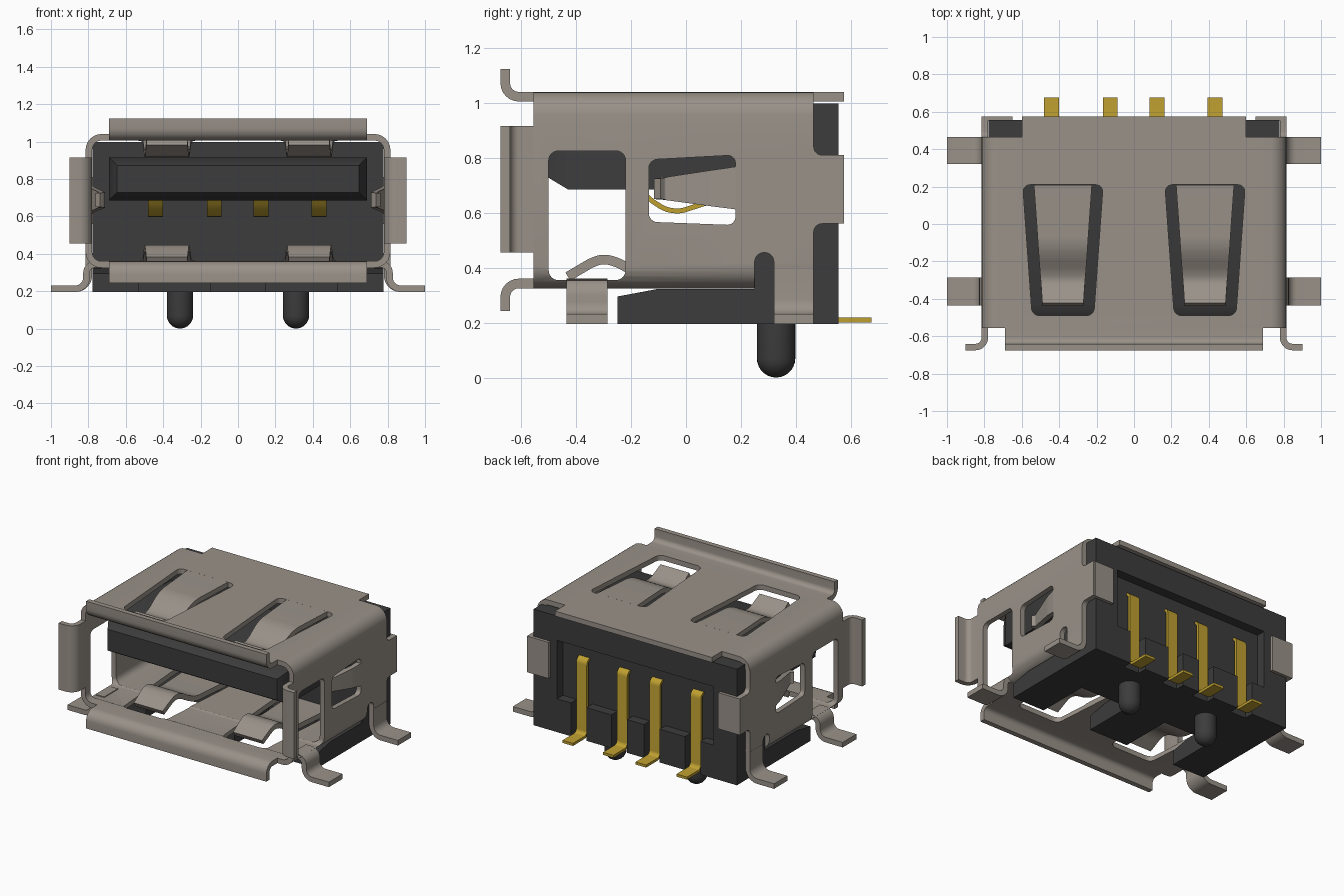
import bpy, bmesh, math
from mathutils import Vector

cube = bpy.data.objects.get("Cube")
if cube:
    bpy.data.objects.remove(cube, do_unlink=True)


def material(name, rgb, metallic=0.0):
    m = bpy.data.materials.new(name)
    m.use_nodes = True
    m.diffuse_color = (*rgb, 1)
    m.node_tree.nodes["Principled BSDF"].inputs["Base Color"].default_value = (*rgb, 1)
    return m


METAL = material("warm grey metal", (0.32, 0.285, 0.25))
BLACK = material("black plastic", (0.045, 0.045, 0.045))
GOLD = material("gold contact", (0.52, 0.35, 0.03))
T = 0.035
parts = []


def place(axis, u, v, w):
    return {"x": (w, u, v), "y": (u, w, v), "z": (u, v, w)}[axis]


def loft(name, rings, mat):
    """Closed solid through equal-sized rings of points."""
    bm = bmesh.new()
    rows = [[bm.verts.new(p) for p in ring] for ring in rings]
    n = len(rows[0])
    for a, b in zip(rows, rows[1:]):
        for i in range(n):
            j = (i + 1) % n
            bm.faces.new((a[i], a[j], b[j], b[i]))
    bm.faces.new(rows[0])
    bm.faces.new(rows[-1])
    bmesh.ops.recalc_face_normals(bm, faces=bm.faces)
    me = bpy.data.meshes.new(name)
    bm.to_mesh(me)
    bm.free()
    me.materials.append(mat)
    ob = bpy.data.objects.new(name, me)
    bpy.context.collection.objects.link(ob)
    parts.append(ob)
    return ob


def fillet(pts, r, closed=True, steps=6):
    """Round the corners of a 2D outline or path."""
    pts = [Vector(p) for p in pts]
    out = []
    for i, p in enumerate(pts):
        if not closed and i in (0, len(pts) - 1):
            out.append(p)
            continue
        a, b = pts[i - 1] - p, pts[(i + 1) % len(pts)] - p
        d = min(r, a.length * 0.49, b.length * 0.49)
        s, e = p + a.normalized() * d, p + b.normalized() * d
        for k in range(steps + 1):
            t = k / steps
            # weighted conic gives a true arc on right angles
            w = [(1 - t) ** 2, 2 * t * (1 - t) * math.sqrt(0.5), t * t]
            out.append((s * w[0] + p * w[1] + e * w[2]) / sum(w))
    return out


def prism(name, pts, axis, lo, hi, mat=METAL, r=0):
    pts = fillet(pts, r) if r else pts
    return loft(name, [[place(axis, *p, w) for p in pts] for w in (lo, hi)], mat)


def box(name, x0, x1, y0, y1, z0, z1, mat=METAL):
    return prism(name, [(x0, y0), (x1, y0), (x1, y1), (x0, y1)], "z", z0, z1, mat)


def ribbon(name, path, axis, start, end=None, t=T, mat=METAL, r=0):
    """Bent strip along a 2D path, its width going from start to end."""
    path = fillet(path, r, False) if r else [Vector(p) for p in path]
    end = end or start
    rings = []
    for i, p in enumerate(path):
        d = (path[min(i + 1, len(path) - 1)] - path[max(i - 1, 0)]).normalized()
        n = Vector((-d.y, d.x)) * t / 2
        f = (p - path[0]).length / (path[-1] - path[0]).length
        lo, hi = (s + (e - s) * min(f, 1) for s, e in zip(start, end))
        rings.append([place(axis, *q, w) for q, w in
                      ((p + n, lo), (p + n, hi), (p - n, hi), (p - n, lo))])
    return loft(name, rings, mat)


def mirror(ob):
    ob.modifiers.new("Mirror", "MIRROR").use_mirror_merge = False
    return ob


def cut(ob, cutters):
    for c in cutters:
        m = ob.modifiers.new("Cut", "BOOLEAN")
        m.object, m.solver = c, "EXACT"
    bpy.context.view_layer.update()
    dg = bpy.context.evaluated_depsgraph_get()
    me = bpy.data.meshes.new_from_object(ob.evaluated_get(dg))
    ob.modifiers.clear()
    ob.data = me
    for c in cutters:
        parts.remove(c)
        bpy.data.objects.remove(c, do_unlink=True)


def rect(a, b, c, d):
    return [(a, b), (c, b), (c, d), (a, d)]


# Shell: rounded tube with windows, spring openings and rear notches
X, Z0, Z1 = 0.815, 0.325, 1.04
shell = prism("shell", rect(-X, Z0, X, Z1), "y", -0.555, 0.575, r=0.085)
SX = 0.38
spring_hole = [(SX - 0.215, 0.21), (SX - 0.165, -0.49), (SX + 0.165, -0.49), (SX + 0.215, 0.21)]
wall_hole = [(-0.135, 0.567), (0.18, 0.555), (0.18, 0.81), (-0.135, 0.793)]
cut(shell, [
    prism("bore", rect(-X + T, Z0 + T, X - T, Z1 - T), "y", -1, 1, r=0.05),
    mirror(prism("spring_openings", spring_hole, "z", 0.2, 1.2, r=0.04)),
    prism("front_windows", rect(-0.5, 0.355, -0.22, 0.825), "x", -1, 1, r=0.035),
    prism("wall_openings", wall_hole, "x", -1, 1, r=0.03),
    mirror(prism("rear_top_notches", rect(0.465, 0.81, 0.8, 1.2), "x", 0.6, 1, r=0.03)),
    prism("rear_low_notches", rect(0.465, 0, 0.8, 0.56), "x", -1, 1, r=0.03),
    prism("leg_slots", rect(0.25, 0, 0.32, 0.455), "x", -1, 1, r=0.034),
    box("rear_floor_cut", -1, 1, 0.3, 0.8, 0, 0.4),
])

# Flared lips round the mouth
for name, z, s in (("top_lip", Z1 - T / 2, 1), ("bottom_lip", Z0 + T / 2, -1)):
    ribbon(name, [(-0.55, z), (-0.658, z), (-0.658, z + s * 0.1)], "x", (-0.69, 0.69), r=0.08)
WX = X - T / 2
mirror(ribbon("side_lips", [(WX, -0.55), (WX, -0.658), (0.9, -0.658)], "z", (0.455, 0.915), r=0.08))

# Tabs folded over the back
mirror(box("rear_tabs", 0.65, 0.8, 0.553, 0.576, 0.56, 0.81))

# Solder legs
mirror(ribbon("front_legs", [(0.72, 0.343), (0.81, 0.343), (0.81, 0.213), (1, 0.213)],
              "y", (-0.435, -0.285), r=0.06))
mirror(ribbon("rear_legs", [(WX, 0.4), (WX, 0.213), (1, 0.213)], "y", (0.32, 0.465), r=0.07))

# Spring fingers in top, floor and side walls
bend = [(0.21, 0), (-0.1, 0.005), (-0.16, 0.025), (-0.25, 0.078), (-0.3, 0.09),
        (-0.34, 0.078), (-0.43, 0.025)]
for name, z, s in (("top_springs", Z1 - T / 2, -1), ("floor_springs", Z0 + T / 2, 1)):
    mirror(ribbon(name, [(y, z + s * d) for y, d in bend], "x",
                  (SX - 0.155, SX + 0.155), (SX - 0.11, SX + 0.11), r=0.03))
mirror(ribbon("wall_springs", [(WX, 0.185), (WX - 0.01, 0.12), (0.735, -0.05), (0.725, -0.08), (0.75, -0.105)],
              "z", (0.612, 0.768), (0.65, 0.725), r=0.02))

# Plastic housing: rear block with a recess and contact grooves
CONTACTS = (-0.44, -0.127, 0.123, 0.433)
block = box("rear_block", -0.778, 0.778, 0.25, 0.555, 0.195, 0.998, BLACK)
cut(block, [box("recess", -0.6, 0.6, 0.49, 0.7, 0.425, 0.83, BLACK)] +
    [box("groove", x - 0.06, x + 0.06, 0.49, 0.7, 0.1, 0.5, BLACK) for x in CONTACTS])

# Base arms under the floor
arm = [(-0.25, 0.195), (0.27, 0.195), (0.27, 0.323), (-0.1, 0.323), (-0.25, 0.295)]
mirror(prism("base_arms", arm, "x", 0.53, 0.778, BLACK))
prism("base_centre", arm, "x", -0.15, 0.15, BLACK)
box("base_rear", -0.6, 0.6, 0.12, 0.27, 0.195, 0.322, BLACK)

# Insulating tongue with a bevelled nose
loft("tongue", [[(x, y, z) for x, z in rect(-0.69 + b, 0.685 + b, 0.69 - b, 0.915 - b)]
                for y, b in ((-0.5, 0.042), (-0.43, 0), (0.27, 0))], BLACK)

# Locating pegs with domed ends
R = 0.07
dome = [(R * math.sin(a), R - R * math.cos(a)) for a in (math.pi / 2 * (k + 0.1) / 7.1 for k in range(8))]
mirror(loft("locating_pegs", [[(0.31 + r * math.cos(i * math.pi / 14), 0.328 + r * math.sin(i * math.pi / 14), z)
                              for i in range(28)] for r, z in dome + [(R, 0.21)]], BLACK))

# Gold contacts: rear tails and springs under the tongue
for x in CONTACTS:
    w = (x - 0.04, x + 0.04)
    ribbon("contact_tail", [(0.45, 0.73), (0.515, 0.73), (0.515, 0.209), (0.675, 0.209)],
           "x", w, t=0.018, mat=GOLD, r=0.035)
    ribbon("contact_spring", [(0.26, 0.69), (0.07, 0.635), (-0.05, 0.595), (-0.135, 0.65), (-0.17, 0.69)],
           "x", w, t=0.018, mat=GOLD, r=0.07)

# Smooth bends, keep sheet edges sharp
bpy.ops.object.select_all(action="DESELECT")
for ob in parts:
    ob.select_set(True)
bpy.context.view_layer.objects.active = shell
bpy.ops.object.shade_smooth_by_angle(angle=math.radians(35))
